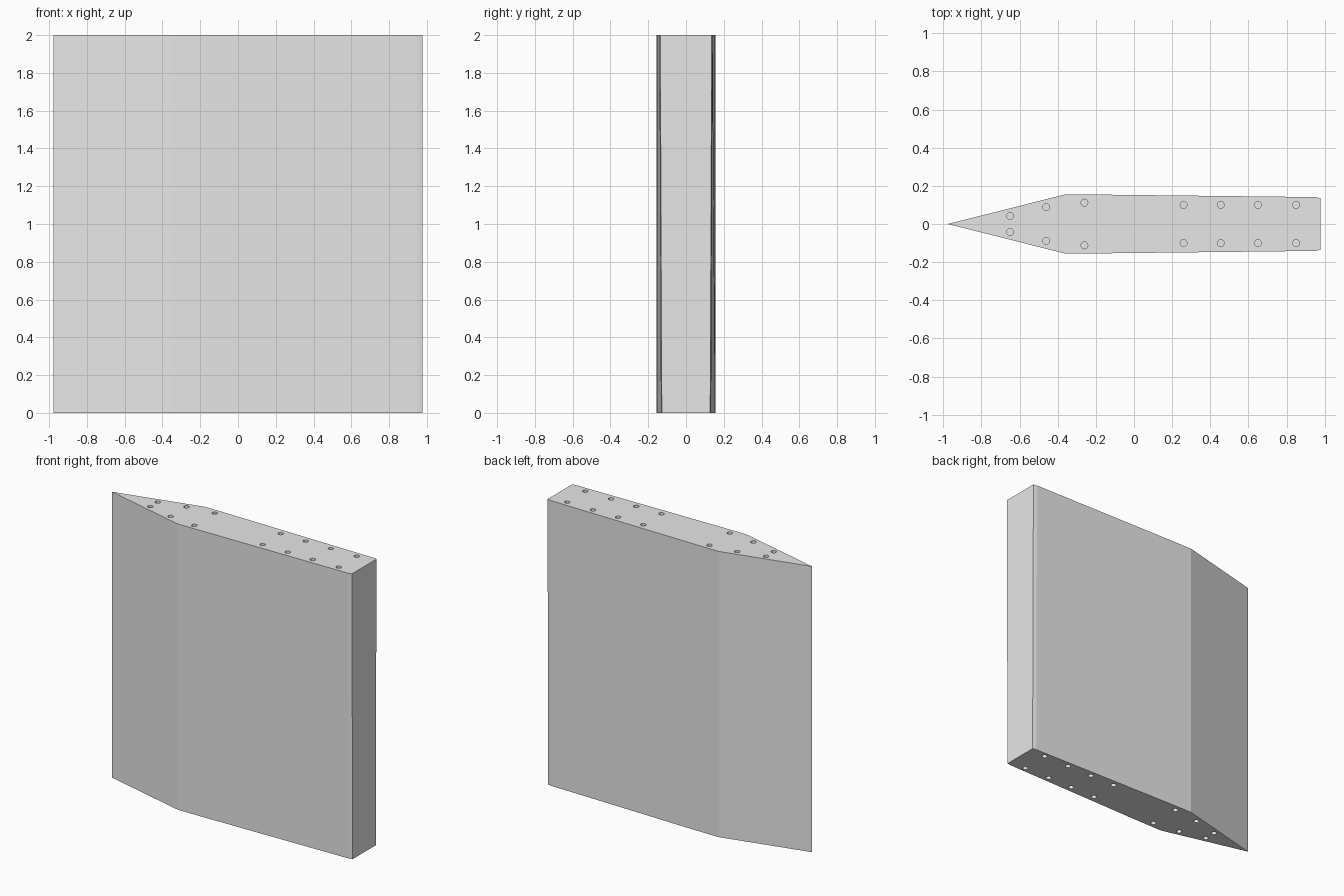
import bpy
import bmesh
from mathutils import Matrix

cube = bpy.data.objects.get("Cube")
if cube:
    bpy.data.objects.remove(cube, do_unlink=True)

HEIGHT = 2.0
HOLE_RADIUS = 0.018
HOLE_DEPTH = 0.12

grey = bpy.data.materials.new("plain_grey")
grey.use_nodes = True
colour = (0.8, 0.8, 0.8, 1)
grey.diffuse_color = colour
grey.node_tree.nodes["Principled BSDF"].inputs["Base Color"].default_value = colour


def make_object(name, bm):
    bmesh.ops.recalc_face_normals(bm, faces=bm.faces)
    mesh = bpy.data.meshes.new(name)
    bm.to_mesh(mesh)
    bm.free()
    mesh.materials.append(grey)
    obj = bpy.data.objects.new(name, mesh)
    bpy.context.collection.objects.link(obj)
    return obj


def outline(end_width):
    """Half profile from the sharp nose to the blunt end, mirrored in y."""
    half = [(-0.36, 0.155), (-0.17, 0.154),
            (0.95, end_width + 0.005), (0.977, end_width)]
    return [(-0.977, 0)] + half + [(x, -y) for x, y in reversed(half)]


# Wedge-nosed slab, its blunt end a little slimmer at the bottom
bm = bmesh.new()
rings = [[bm.verts.new((x, y, z)) for x, y in outline(w)]
         for z, w in ((0, 0.128), (HEIGHT, 0.136))]
bm.faces.new(rings[0])
bm.faces.new(rings[1])
count = len(rings[0])
for i in range(count):
    j = (i + 1) % count
    bm.faces.new((rings[0][i], rings[0][j], rings[1][j], rings[1][i]))
slab = make_object("wedge_nosed_slab", bm)

# Paired blind dowel holes in the top and bottom faces
holes = [(-0.65, 0.042), (-0.46, 0.088), (-0.26, 0.112)]
holes += [(x, 0.1) for x in (0.26, 0.455, 0.65, 0.85)]
bm = bmesh.new()
for x, y in holes:
    for side in (1, -1):
        for z in (0, HEIGHT):
            bmesh.ops.create_cone(
                bm, cap_ends=True, segments=20, radius1=HOLE_RADIUS,
                radius2=HOLE_RADIUS, depth=2 * HOLE_DEPTH,
                matrix=Matrix.Translation((x, side * y, z)))
cutter = make_object("dowel_hole_cutter", bm)
cutter.hide_render = True

cut = slab.modifiers.new("dowel_holes", "BOOLEAN")
cut.operation = "DIFFERENCE"
cut.solver = "EXACT"
cut.object = cutter

# Bake the cut and drop the helper
graph = bpy.context.evaluated_depsgraph_get()
baked = bpy.data.meshes.new_from_object(slab.evaluated_get(graph))
slab.modifiers.clear()
slab.data = baked
bpy.data.objects.remove(cutter, do_unlink=True)
